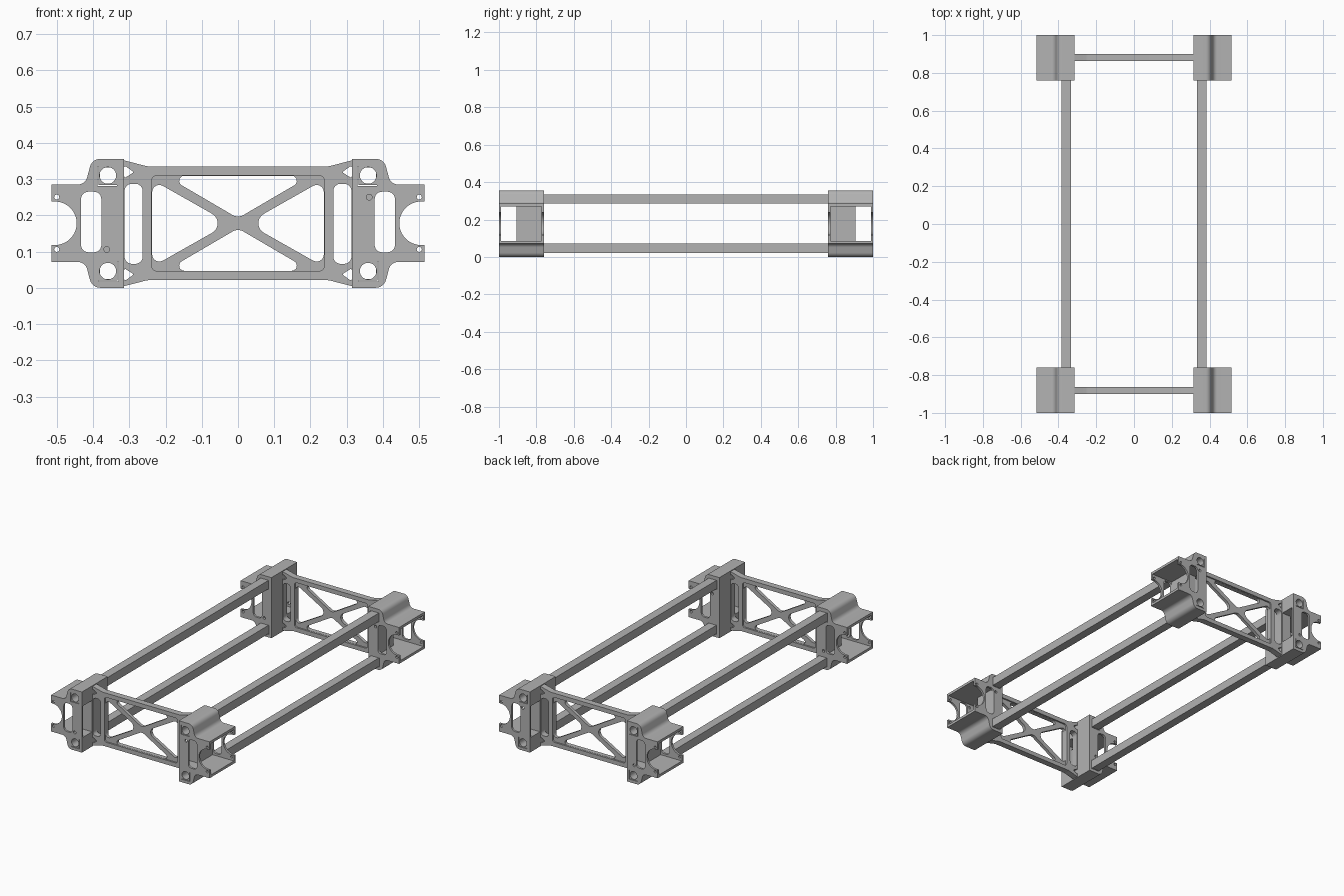
import bpy, bmesh, math
from mathutils import Vector, Matrix

cube = bpy.data.objects.get("Cube")
if cube:
    bpy.data.objects.remove(cube, do_unlink=True)

grey = bpy.data.materials.new("plain_grey")
grey.use_nodes = True
color = (0.45, 0.45, 0.45, 1)
grey.diffuse_color = color
grey.node_tree.nodes["Principled BSDF"].inputs["Base Color"].default_value = color

MID = 0.178          # middle height of the frame
HEIGHT = 2 * MID
RAIL_X, RAIL_Z = 0.359, 0.132   # rail centre: x, and offset from mid height


def rounded(points, steps=6):
    """Outline from (x, z, radius) corners, each replaced by an arc."""
    out = []
    n = len(points)
    for i, p in enumerate(points):
        c = Vector(p[:2])
        r = p[2] if len(p) > 2 else 0
        if not r:
            out.append(c)
            continue
        a = (Vector(points[i - 1][:2]) - c).normalized()
        b = (Vector(points[(i + 1) % n][:2]) - c).normalized()
        half = a.angle(b) / 2
        mid = c + (a + b).normalized() * r / math.sin(half)
        t = r / math.tan(half)
        va, vb = c + a * t - mid, c + b * t - mid
        sweep = va.angle_signed(vb)
        for k in range(steps + 1):
            out.append(mid + Matrix.Rotation(-sweep * k / steps, 2) @ va)
    return out


def circle(x, z, r, n=24, start=0, sweep=2 * math.pi):
    return [Vector((x + r * math.cos(start + sweep * k / n),
                    z + r * math.sin(start + sweep * k / n))) for k in range(n)]


def box(x0, x1, z0, z1, r=0):
    return rounded([(x0, z0, r), (x1, z0, r), (x1, z1, r), (x0, z1, r)])


def mirror(loop, sx=1, flip=False):
    return [Vector((sx * p.x, HEIGHT - p.y if flip else p.y)) for p in loop]


def extrude(name, loops, y0, y1):
    """Fill the first loop, with the others as holes, and extrude it along y."""
    curve = bpy.data.curves.new(name, "CURVE")
    curve.dimensions = "2D"
    curve.fill_mode = "BOTH"
    curve.extrude = abs(y1 - y0) / 2
    for loop in loops:
        spline = curve.splines.new("POLY")
        spline.points.add(len(loop) - 1)
        for point, p in zip(spline.points, loop):
            point.co = (p.x, p.y, 0, 1)
        spline.use_cyclic_u = True
    temp = bpy.data.objects.new(name + "_outline", curve)
    bpy.context.collection.objects.link(temp)
    deps = bpy.context.evaluated_depsgraph_get()
    mesh = bpy.data.meshes.new_from_object(temp.evaluated_get(deps))
    bpy.data.objects.remove(temp, do_unlink=True)
    bpy.data.curves.remove(curve)
    bm = bmesh.new()
    bm.from_mesh(mesh)
    bmesh.ops.remove_doubles(bm, verts=bm.verts, dist=1e-5)
    bm.transform(Matrix.Translation((0, (y0 + y1) / 2, 0)) @ Matrix.Rotation(math.pi / 2, 4, "X"))
    bmesh.ops.recalc_face_normals(bm, faces=bm.faces)
    bm.to_mesh(mesh)
    bm.free()
    mesh.name = name
    mesh.materials.clear()
    mesh.materials.append(grey)
    obj = bpy.data.objects.new(name, mesh)
    bpy.context.collection.objects.link(obj)
    bpy.ops.object.select_all(action="DESELECT")
    obj.select_set(True)
    bpy.context.view_layer.objects.active = obj
    bpy.ops.object.shade_smooth_by_angle(angle=math.radians(35))
    return obj


def rail_slot(sx, flip):
    """Thin angle-shaped slot beside the rail hole."""
    d = 1 if flip else -1
    a, b, w = 0.029, 0.025, 0.003
    corners = [(-a, -a), (b, -a), (b, w - a), (w - a, w - a), (w - a, b), (-a, b)]
    z = MID - RAIL_Z if flip else MID + RAIL_Z
    return [Vector((sx * RAIL_X - d * u, z + v)) for u, v in corners]


# Shared corner bracket shapes, drawn for the +x side
shoulder = [(0.315, HEIGHT), (0.403, HEIGHT, 0.03), (0.421, 0.285, 0.026), (0.515, 0.285)]
upper_half = rounded(shoulder + [(0.515, MID)])[:-1]
notch = circle(0.505, MID, 0.06, 20, math.pi / 2, math.pi) + [Vector((0.505, MID - 0.06))]
lower_half = list(reversed(mirror(upper_half, 1, True)))
plate = upper_half + [Vector((0.515, MID + 0.06))] + notch + [Vector((0.515, MID - 0.06))] + lower_half
sleeve = rounded(shoulder + [(0.515, 0.27), (0.315, 0.27)])
ear_slot = box(0.377, 0.433, 0.098, 0.265, 0.02)
rail_hole = circle(RAIL_X, MID + RAIL_Z, 0.023)

for sy, end in ((-1, "front"), (1, "back")):
    for sx, side in ((-1, "right"), (1, "left")):
        tag = f"{end}_{side}"
        # End plates with eared outline
        holes = [mirror(ear_slot, sx),
                 circle(sx * 0.362, MID + sx * 0.072, 0.008, 16)]
        for flip in (False, True):
            holes += [mirror(rail_hole, sx, flip), rail_slot(sx, flip),
                      mirror(circle(0.5, 0.25, 0.007, 16), sx, flip)]
        loops = [mirror(plate, sx)] + holes
        extrude(tag + "_outer_plate", loops, sy * 0.988, sy * 1.0)
        extrude(tag + "_inner_plate", loops, sy * 0.76, sy * 0.773)
        # Rail sleeves with curved skins
        for flip, level in ((False, "upper"), (True, "lower")):
            extrude(f"{tag}_{level}_sleeve",
                    [mirror(sleeve, sx, flip), mirror(rail_hole, sx, flip), rail_slot(sx, flip)],
                    sy * 0.772, sy * 0.989)
        # Web joining the two sleeves
        extrude(tag + "_web", [mirror(box(0.315, 0.376, 0.085, 0.271), sx)],
                sy * 0.772, sy * 0.905)

    # End frame: rim with side slots and corner holes
    top = [(-0.32, 0.353), (-0.25, 0.335, 0.05), (0.25, 0.335, 0.05), (0.32, 0.353)]
    rim = rounded(top)
    rim += list(reversed(mirror(rim, 1, True)))
    loops = [rim, box(-0.238, 0.238, 0.046, 0.31, 0.015)]
    corner_hole = rounded([(0.287, 0.319, 0.003), (0.314, 0.302, 0.003), (0.314, 0.338, 0.003)])
    for sx in (-1, 1):
        loops.append(mirror(box(0.263, 0.313, 0.066, 0.287, 0.02), sx))
        loops += [mirror(corner_hole, sx, flip) for flip in (False, True)]
    extrude(end + "_frame", loops, sy * 0.864, sy * 0.901)

    # Cross brace: thin panel with four triangular openings
    top_gap = rounded([(-0.2, 0.309, 0.014), (0.2, 0.309, 0.014), (0, 0.192, 0.03)])
    side_gap = rounded([(0.237, 0.298, 0.02), (0.237, 0.058, 0.02), (0.025, MID, 0.03)])
    extrude(end + "_cross_brace",
            [box(-0.242, 0.242, 0.042, 0.314), top_gap, mirror(top_gap, 1, True),
             side_gap, mirror(side_gap, -1)],
            sy * 0.873, sy * 0.892)

# Four hollow square rails
for sx, side in ((-1, "right"), (1, "left")):
    for sz, level in ((-1, "lower"), (1, "upper")):
        cx, cz = sx * RAIL_X, MID + sz * RAIL_Z
        ring = [box(cx - h, cx + h, cz - h, cz + h) for h in (0.025, 0.022)]
        extrude(f"{level}_{side}_rail", ring, -0.765, 0.765)
